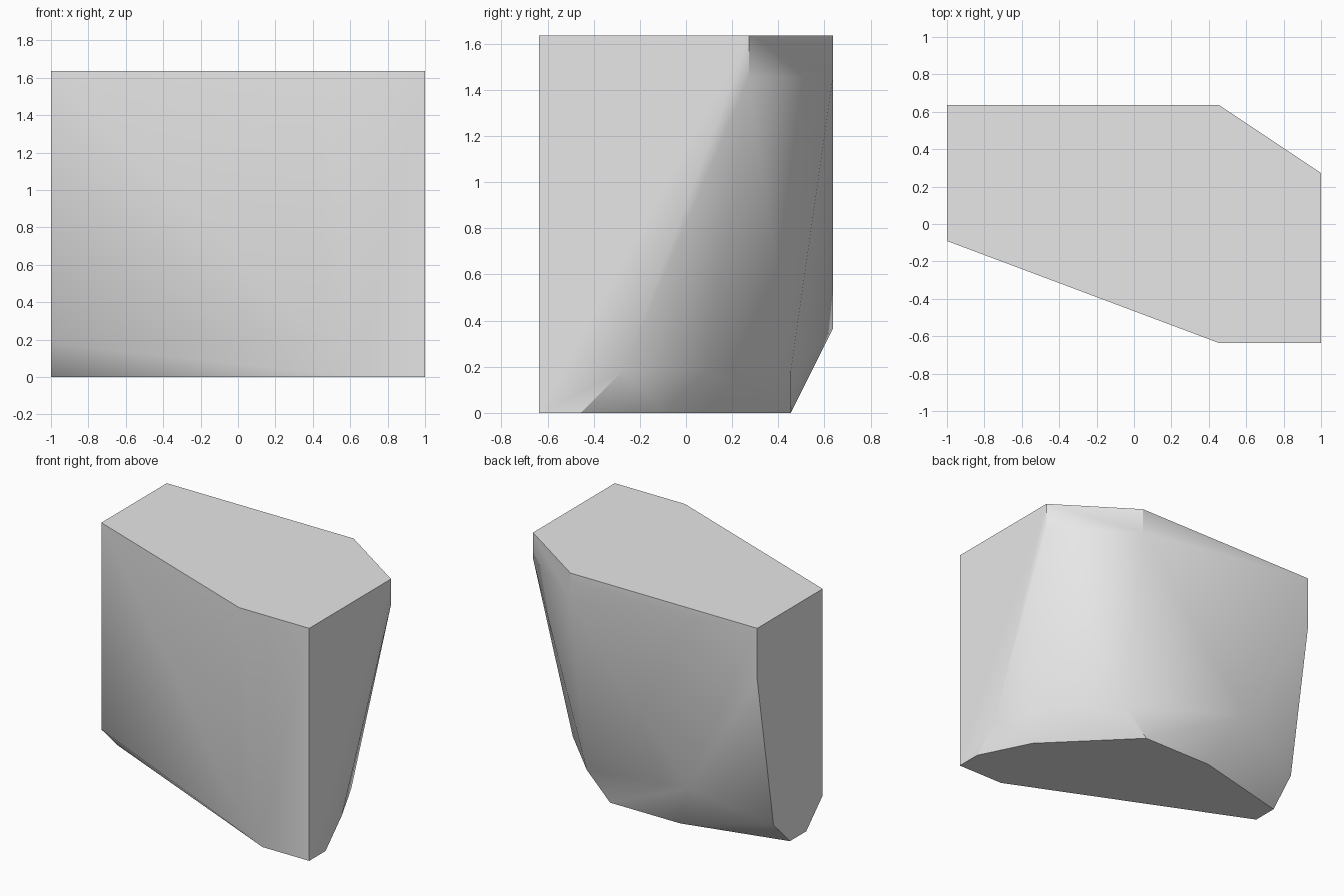
import bpy
import bmesh

cube = bpy.data.objects.get("Cube")
if cube:
    bpy.data.objects.remove(cube)

# Corner points on an 11 x 7 x 9 unit lattice
UNIT = 2 / 11
top = [(0, 3, 9), (8, 0, 9), (11, 0, 9), (11, 5, 9), (8, 7, 9), (0, 7, 9)]
flanks = [(11, 5, 8), (8, 7, 8), (0, 7, 7), (3, 7, 2)]
lower_rim = [(0, 3, 1), (8, 0, 1), (11, 2, 1), (10, 4, 1), (8, 6, 1), (0, 6, 1)]
base = [(0, 4, 0), (9, 0, 0), (11, 0, 0), (11, 1, 0),
        (10, 3, 0), (7, 6, 0), (4, 6, 0), (0, 5, 0)]

# Rock body: the convex hull of the corners
bm = bmesh.new()
for x, y, z in top + flanks + lower_rim + base:
    bm.verts.new(((x - 5.5) * UNIT, (y - 3.5) * UNIT, z * UNIT))
bmesh.ops.convex_hull(bm, input=bm.verts[:])
bmesh.ops.dissolve_limit(bm, angle_limit=0.002, verts=bm.verts[:], edges=bm.edges[:])
bmesh.ops.recalc_face_normals(bm, faces=bm.faces[:])
mesh = bpy.data.meshes.new("rock_block")
bm.to_mesh(mesh)
bm.free()
rock = bpy.data.objects.new("rock_block", mesh)
bpy.context.collection.objects.link(rock)

# Plain grey stone
stone = bpy.data.materials.new("grey_stone")
stone.use_nodes = True
colour = (0.8, 0.8, 0.8, 1)
stone.diffuse_color = colour
stone.node_tree.nodes["Principled BSDF"].inputs["Base Color"].default_value = colour
mesh.materials.append(stone)

# Soft facets, crisp rims
bpy.ops.object.select_all(action='DESELECT')
rock.select_set(True)
bpy.context.view_layer.objects.active = rock
bpy.ops.object.shade_smooth_by_angle()
